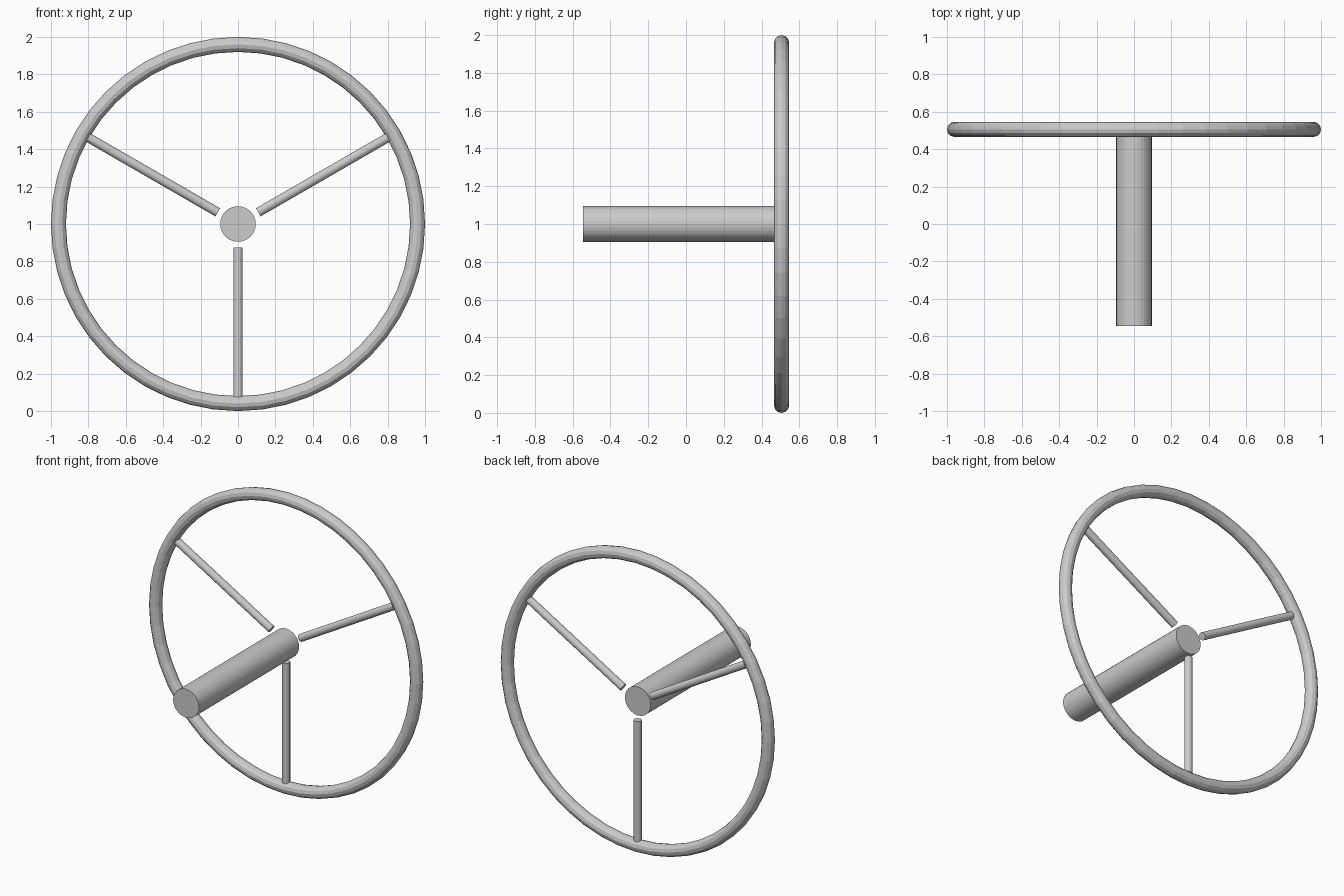
import bpy
from math import pi, radians, cos, sin
from mathutils import Vector

if "Cube" in bpy.data.objects:
    bpy.data.objects.remove(bpy.data.objects["Cube"])

WHEEL_Y = 0.506
CENTRE = Vector((0, WHEEL_Y, 1))


def rod(name, start, end, radius, sides):
    """Capped cylinder between two points."""
    axis = end - start
    bpy.ops.mesh.primitive_cylinder_add(
        vertices=sides, radius=radius, depth=axis.length,
        location=(start + end) / 2,
        rotation=axis.to_track_quat('Z', 'Y').to_euler())
    bpy.context.object.name = name


# Rim
bpy.ops.mesh.primitive_torus_add(
    major_radius=0.96, minor_radius=0.04, major_segments=48, minor_segments=12,
    location=CENTRE, rotation=(pi / 2, 0, 0))
bpy.context.object.name = "wheel_rim"

# Steering column, running forward from the wheel plane
rod("steering_column", Vector((0, -0.546, 1)), CENTRE, 0.095, 32)

# Three spokes, with a small gap around the column
for i, angle in enumerate((30, 150, 270)):
    a = radians(angle)
    d = Vector((cos(a), 0, sin(a)))
    rod(f"spoke_{i + 1}", CENTRE + d * 0.125, CENTRE + d * 0.925, 0.025, 16)
